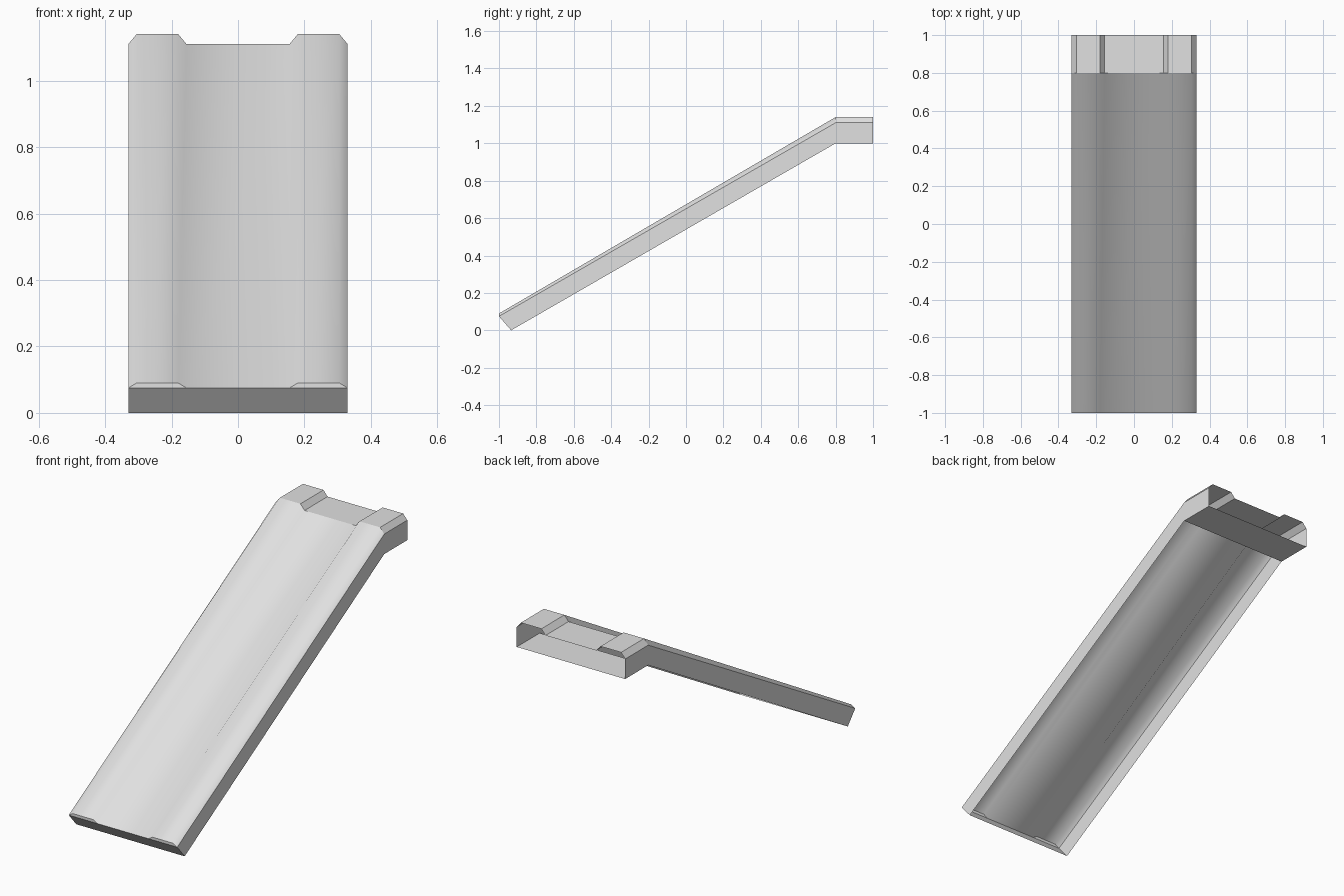
import bpy
import bmesh

cube = bpy.data.objects.get("Cube")
if cube:
    bpy.data.objects.remove(cube, do_unlink=True)

grey = bpy.data.materials.new("light_grey")
grey.use_nodes = True
grey.diffuse_color = (0.75, 0.75, 0.75, 1)
grey.node_tree.nodes["Principled BSDF"].inputs["Base Color"].default_value = grey.diffuse_color

# Right half of the roof section: x, and whether the point is on the raised rib
half = [(0.155, False), (0.18, True), (0.305, True), (0.33, False)]
section = [(-x, r) for x, r in reversed(half)] + half

# Stations along the chute: y, roof z, rib z, bottom y, bottom z
stations = [(-1, 0.075, 0.09, -0.935, 0),
            (0.8, 1.11, 1.14, 0.8, 1.0),
            (1, 1.11, 1.14, 1, 1.0)]

bm = bmesh.new()
roofs, bottoms = [], []
for y, low, high, by, bz in stations:
    roofs.append([bm.verts.new((x, y, high if r else low)) for x, r in section])
    bottoms.append([bm.verts.new((s * 0.33, by, bz)) for s in (-1, 1)])

# Ribbed roof and the two side walls, open underneath and at the back
slope_roof = set()
for i in (0, 1):
    a, b = roofs[i], roofs[i + 1]
    p, q = bottoms[i], bottoms[i + 1]
    for j in range(len(section) - 1):
        face = bm.faces.new((a[j], a[j + 1], b[j + 1], b[j]))
        if i == 0:
            face.smooth = True
            slope_roof.add(face)
    bm.faces.new((p[0], a[0], b[0], q[0]))
    bm.faces.new((a[-1], p[1], q[1], b[-1]))

# Floor of the level part
bm.faces.new((bottoms[1][0], bottoms[2][0], bottoms[2][1], bottoms[1][1]))

# Front end plate and the closed rib ends
front = roofs[0]
bm.faces.new((bottoms[0][0], bottoms[0][1], front[7], front[4], front[3], front[0]))
for k in (0, 4):
    bm.faces.new([front[k + n] for n in (3, 2, 1, 0)])

# Only the sloping ribs blend smoothly
for edge in bm.edges:
    edge.smooth = all(f in slope_roof for f in edge.link_faces)

mesh = bpy.data.meshes.new("chute_shell")
bm.to_mesh(mesh)
bm.free()
mesh.materials.append(grey)
chute = bpy.data.objects.new("chute_shell", mesh)
bpy.context.collection.objects.link(chute)
